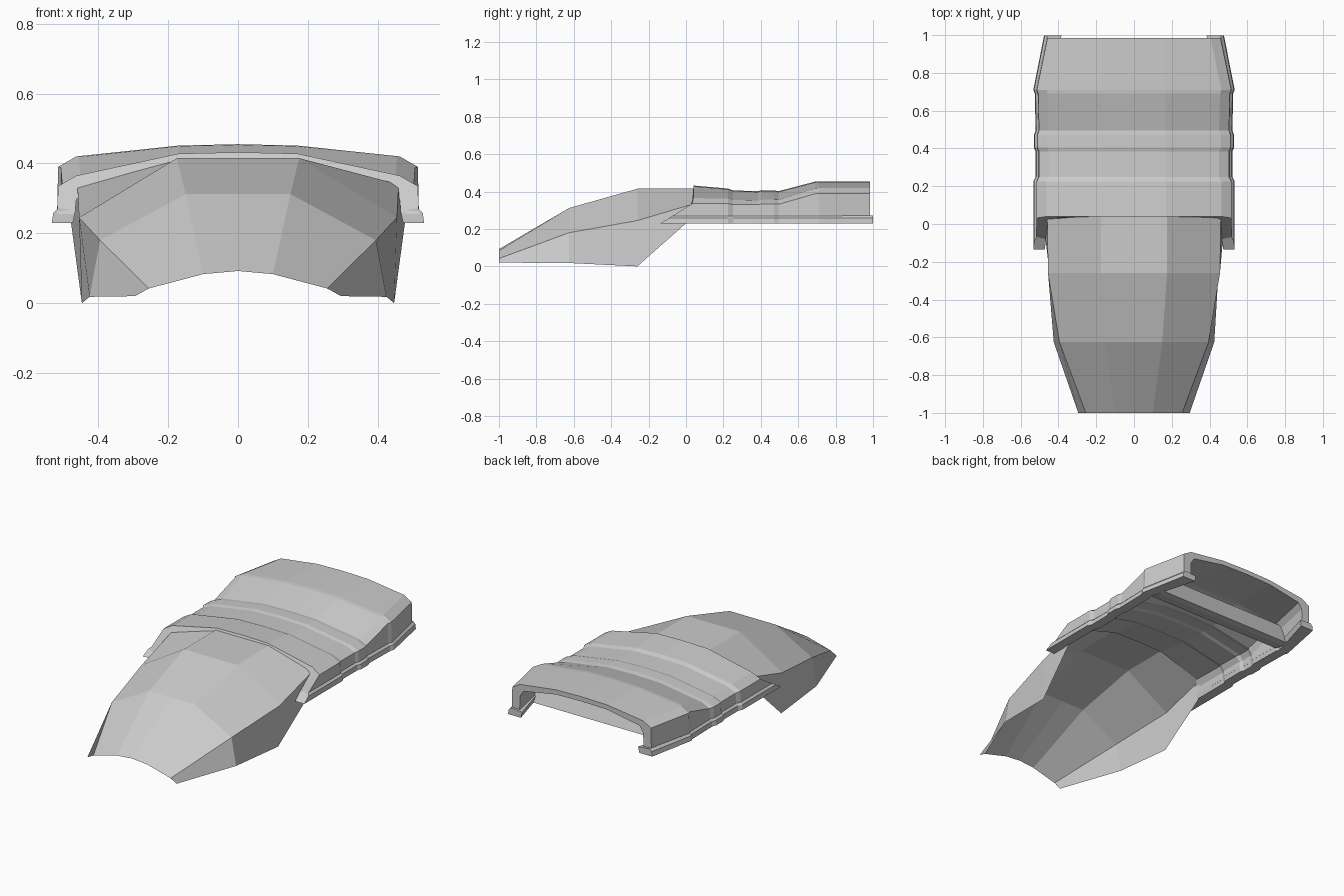
import bpy, bmesh

if "Cube" in bpy.data.objects:
    bpy.data.objects.remove(bpy.data.objects["Cube"])


def loft(name, sections, closed=False):
    """Skin a list of equal-length 3D sections; closed sections get end caps."""
    bm = bmesh.new()
    rows = [[bm.verts.new(p) for p in s] for s in sections]
    n = len(rows[0])
    for a, b in zip(rows, rows[1:]):
        for j in range(n if closed else n - 1):
            k = (j + 1) % n
            bm.faces.new((a[j], a[k], b[k], b[j]))
    if closed:
        bm.faces.new(rows[0])
        bm.faces.new(rows[-1])
        bmesh.ops.recalc_face_normals(bm, faces=bm.faces)
    me = bpy.data.meshes.new(name)
    bm.to_mesh(me)
    bm.free()
    ob = bpy.data.objects.new(name, me)
    bpy.context.collection.objects.link(ob)
    return ob


def mirrored(half):
    """Half section starting on the centre line -> full section, -x to +x."""
    return [(-x, y, z) for x, y, z in half[:0:-1]] + half


# Front visor: thin faceted plate that narrows and droops forward
visor = [
    (-1.00, [(0, .092), (.10, .083), (.255, .042), (.295, .02)]),
    (-.625, [(0, .312), (.15, .312), (.395, .18), (.425, .018)]),
    (-.26, [(0, .415), (.175, .415), (.455, .245), (.447, 0)]),
    (.06, [(0, .415), (.175, .415), (.46, .34), (.478, .23)]),
]
sections = []
for y, pts in visor:
    half = [(x, y, z) for x, z in pts]
    if y > 0:
        half[-1] = (half[-1][0], 0, half[-1][2])
    sections.append(mirrored(half))
loft("front_visor", sections)

# Rear cover stations: y, crown z, edge z, shoulder z, half width
stations = [
    (.04, .432, .365, .335, .515),
    (.225, .416, .362, .335, .515),
    (.25, .406, .355, .330, .503),
    (.385, .402, .353, .330, .503),
    (.405, .407, .357, .334, .512),
    (.47, .406, .357, .334, .512),
    (.495, .402, .356, .332, .503),
    (.69, .453, .418, .388, .507),
    (.71, .455, .420, .390, .515),
    (.985, .455, .420, .390, .458),
]


def slant(y, z):
    """The front end of the side walls rakes forward towards the bottom."""
    return y - max(0, .34 - z) * 1.6 if y < .1 else y


# Rear cover: arched shell with stepped ribs
sections = []
for y, t, e, s, w in stations:
    outer = [(0, t), (.17, t - .004), (w - .052, e), (w, s), (w + .003, .255)]
    inner = [(0, t - .028), (.17, t - .032), (w - .075, e - .035),
             (w - .052, s - .04), (w - .048, .255)]
    up = mirrored([(x, slant(y, z), z) for x, z in outer])
    down = mirrored([(x, slant(y, z), z) for x, z in inner])
    sections.append(up + down[::-1])
loft("rear_cover", sections, closed=True)

# Bottom rails: chamfered strips along both lower edges
for side, label in ((-1, "left"), (1, "right")):
    sections = []
    for y, t, e, s, w in stations:
        depth = .085 if y > .9 else .06
        pts = [(w, .272), (w + .014, .258), (w + .018, .23),
               (w + .018 - depth, .23), (w + .01 - depth, .265)]
        shift = .014 if y > .9 else 0
        sections.append([(side * x, slant(y, z) + shift, z) for x, z in pts])
    loft(label + "_rail", sections, closed=True)

# Rear bulkhead: cross panel seen through the back opening
panel = [(.70, .24), (.76, .23), (.80, .23), (.74, .37), (.70, .37)]
loft("rear_bulkhead", [[(x, y, z) for y, z in panel] for x in (-.455, .455)], closed=True)
